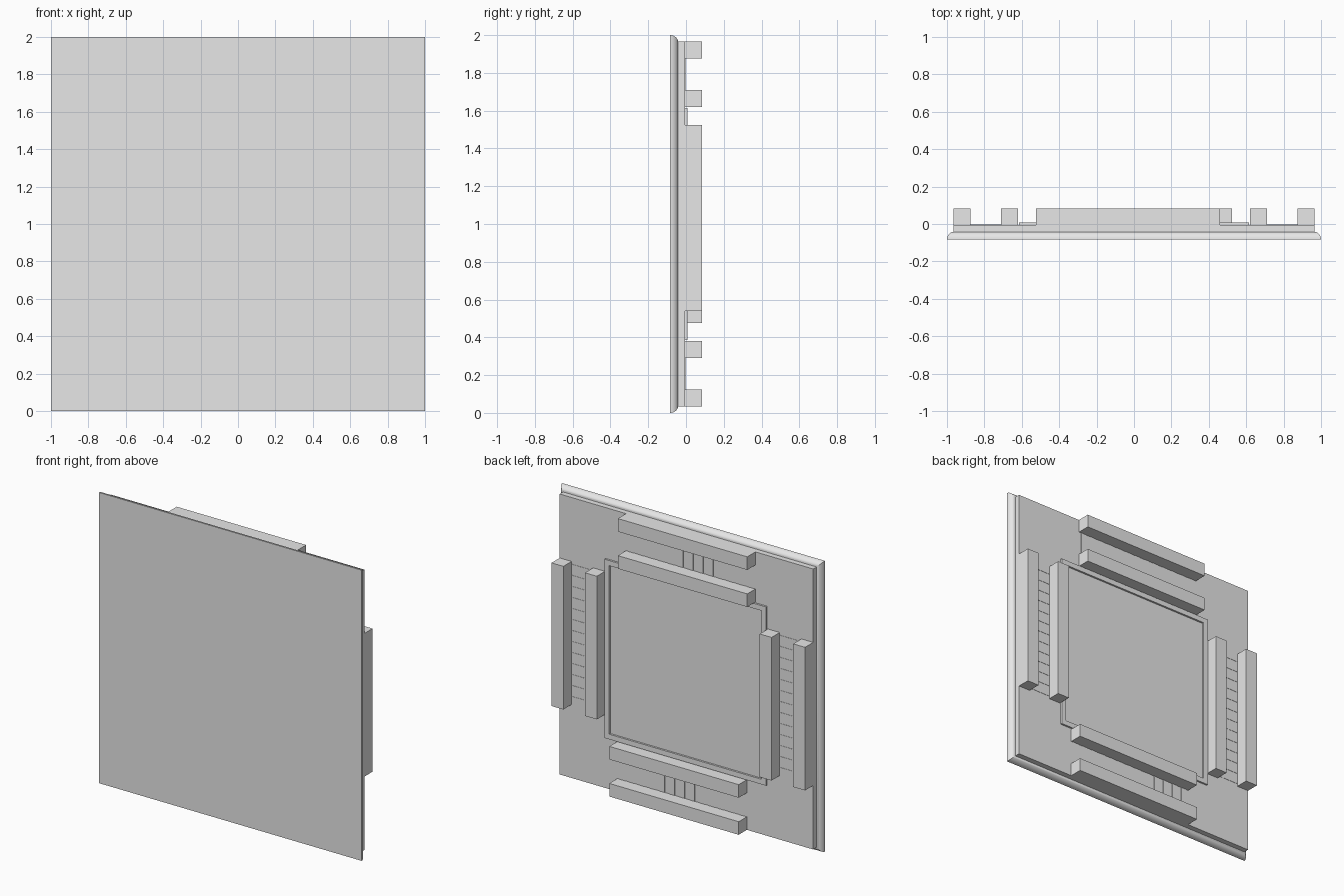
import bpy, bmesh, math
from mathutils import Matrix, Vector

cube = bpy.data.objects.get("Cube")
if cube:
    bpy.data.objects.remove(cube, do_unlink=True)

grey = bpy.data.materials.new("light grey")
grey.use_nodes = True
grey.diffuse_color = (0.8, 0.8, 0.8, 1)
grey.node_tree.nodes["Principled BSDF"].inputs["Base Color"].default_value = (0.8, 0.8, 0.8, 1)

CENTRE = Vector((0, 0, 1))
FRONT, PLATE_BACK, BOARD_BACK, BAR_BACK = -0.084, -0.042, -0.005, 0.084


def finish(name, bm):
    bmesh.ops.recalc_face_normals(bm, faces=bm.faces)
    mesh = bpy.data.meshes.new(name)
    bm.to_mesh(mesh)
    bm.free()
    mesh.materials.append(grey)
    obj = bpy.data.objects.new(name, mesh)
    bpy.context.collection.objects.link(obj)
    return obj


def add_box(bm, x, y, z, turn=0):
    """Box from ranges measured from the centre, turned about the y axis."""
    lo, hi = Vector((x[0], y[0], z[0])), Vector((x[1], y[1], z[1]))
    m = (Matrix.Translation(CENTRE) @ Matrix.Rotation(math.radians(turn), 4, 'Y')
         @ Matrix.Translation((lo + hi) / 2) @ Matrix.Diagonal((*(hi - lo), 1)))
    bmesh.ops.create_cube(bm, size=1, matrix=m)


def square_loft(name, profile, closed=False):
    """Square rings of (half width, y) joined in order."""
    bm = bmesh.new()
    rings = [[bm.verts.new(CENTRE + Vector((sx * r, y, sz * r)))
              for sx, sz in ((-1, -1), (1, -1), (1, 1), (-1, 1))] for r, y in profile]
    pairs = list(zip(rings, rings[1:]))
    if closed:
        pairs.append((rings[-1], rings[0]))
    else:
        bm.faces.new(rings[0])
        bm.faces.new(rings[-1])
    for a, b in pairs:
        for i in range(4):
            j = (i + 1) % 4
            bm.faces.new((a[i], a[j], b[j], b[i]))
    return finish(name, bm)


# Front plate with a quarter-round edge
steps = 10
arc = [(0.963 + 0.037 * math.cos(t), FRONT + (PLATE_BACK - FRONT) * math.sin(t))
       for t in (math.pi / 2 * i / steps for i in range(steps + 1))]
plate = square_loft("front_plate", arc)
bpy.context.view_layer.objects.active = plate
plate.select_set(True)
bpy.ops.object.shade_smooth_by_angle(angle=math.radians(30))
plate.select_set(False)

# Backing board
bm = bmesh.new()
add_box(bm, (-0.965, 0.965), (PLATE_BACK, BOARD_BACK), (-0.965, 0.965))
finish("backing_board", bm)

# Low raised frame around the central panel
square_loft("panel_frame", [(0.615, BOARD_BACK), (0.615, 0.008),
                            (0.58, 0.008), (0.58, BOARD_BACK)], closed=True)

# Paired bars and thin strips on each side, in a pinwheel arrangement
START, END, COUNT = -0.525, 0.46, 13
pitch = (END - START) / COUNT
for side, turn in (("top", 0), ("left", 90), ("bottom", 180), ("right", 270)):
    for part, z in (("inner", (0.62, 0.71)), ("outer", (0.875, 0.965))):
        bm = bmesh.new()
        add_box(bm, (START, END), (BOARD_BACK, BAR_BACK), z, turn)
        finish(f"{side}_{part}_bar", bm)
    bm = bmesh.new()
    for i in range(COUNT):
        x = START + pitch * (i + 0.5)
        add_box(bm, (x - 0.02, x + 0.02), (BOARD_BACK, BOARD_BACK + 0.002),
                (0.71, 0.875), turn)
    finish(f"{side}_strips", bm)
